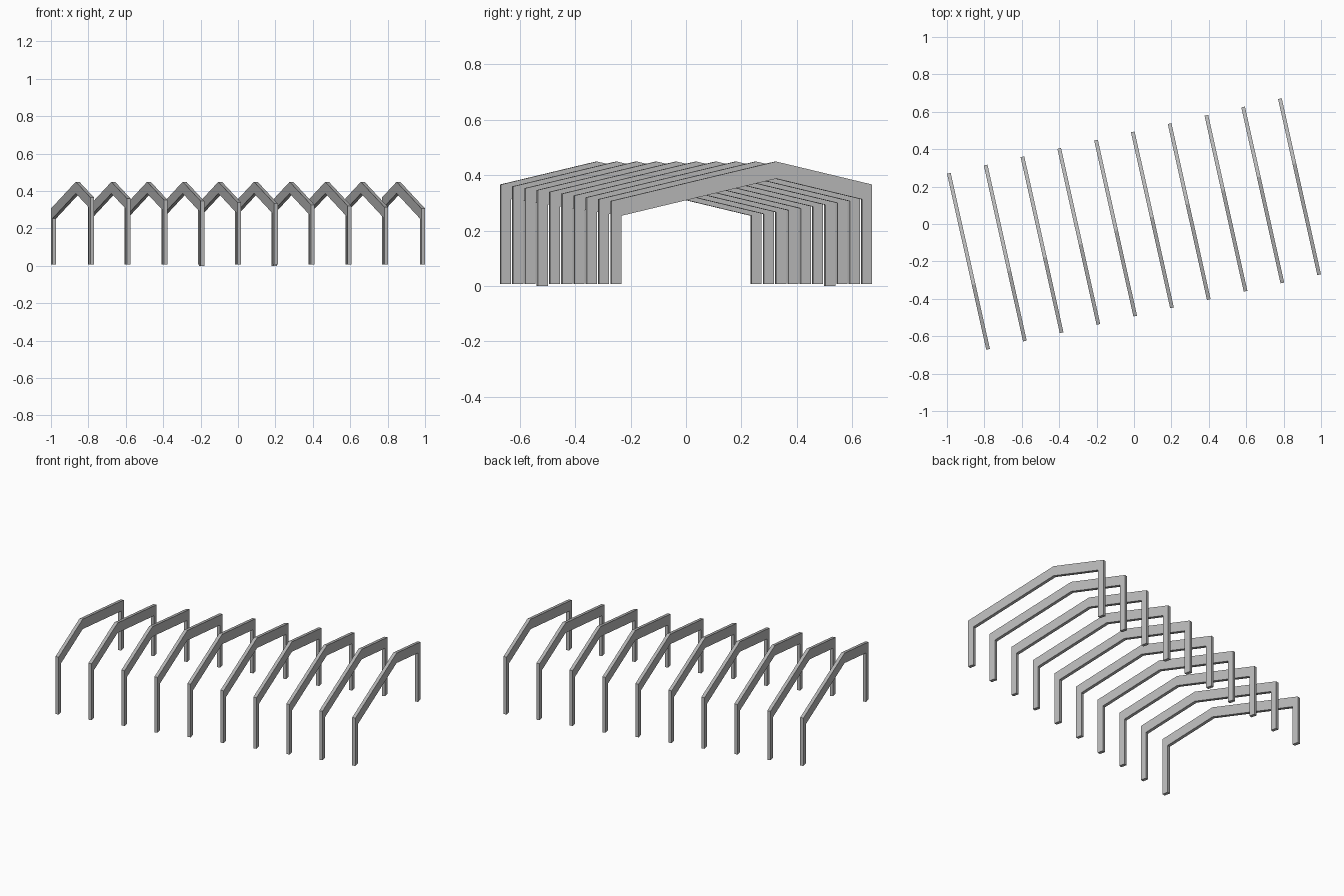
import bpy, bmesh, math
from mathutils import Matrix, Vector

if "Cube" in bpy.data.objects:
    bpy.data.objects.remove(bpy.data.objects["Cube"], do_unlink=True)

# Single material
grey = bpy.data.materials.new("plain_grey")
grey.use_nodes = True
GREY = (0.5, 0.5, 0.5, 1)
grey.diffuse_color = GREY
grey.node_tree.nodes["Principled BSDF"].inputs["Base Color"].default_value = GREY

COUNT = 10
HALF = 0.482         # half span of a frame
DEPTH = 0.02         # frame thickness
LEG = 0.037          # leg width
RAFTER = 0.062       # vertical depth of the rafters
RIDGE_Z = 0.449
SLOPE = 0.234
RIDGE_SHIFT = 0.1265  # ridge offset at the two end frames
SKEW = math.radians(12.56)
FOOT = 0.007
LONG_LEGS = {(3, 1), (6, -1)}  # legs that reach slightly lower


def portal_frame(i):
    """One bent portal frame; local +x runs towards the front."""
    s = 1 - 2 * i / (COUNT - 1)
    ridge = RIDGE_SHIFT * s

    def roof(x):
        return RIDGE_Z - SLOPE * abs(x - ridge)

    front, back = [0 if (i, side) in LONG_LEGS else FOOT for side in (1, -1)]
    inner = HALF - LEG
    profile = [
        (-HALF, back), (-HALF, roof(-HALF)), (ridge, RIDGE_Z), (HALF, roof(HALF)),
        (HALF, front), (inner, front), (inner, roof(inner) - RAFTER),
        (ridge, RIDGE_Z - RAFTER), (-inner, roof(-inner) - RAFTER), (-inner, back),
    ]
    bm = bmesh.new()
    near = [bm.verts.new((x, -DEPTH / 2, z)) for x, z in profile]
    far = [bm.verts.new((x, DEPTH / 2, z)) for x, z in profile]
    # Sides of legs and rafters, split at the mitred corners
    n = len(profile)
    for quad in ((0, 1, 8, 9), (1, 2, 7, 8), (2, 3, 6, 7), (3, 4, 5, 6)):
        bm.faces.new([near[k] for k in quad])
        bm.faces.new([far[k] for k in reversed(quad)])
    # Edge faces around the outline
    for k in range(n):
        m = (k + 1) % n
        bm.faces.new((near[k], far[k], far[m], near[m]))
    bmesh.ops.recalc_face_normals(bm, faces=bm.faces)

    mesh = bpy.data.meshes.new(f"portal_frame_{i + 1}")
    bm.to_mesh(mesh)
    bm.free()
    mesh.materials.append(grey)
    obj = bpy.data.objects.new(mesh.name, mesh)
    obj.matrix_world = (Matrix.Translation(Vector((-0.885 * s, -0.1995 * s, 0)))
                        @ Matrix.Rotation(SKEW - math.pi / 2, 4, "Z"))
    bpy.context.collection.objects.link(obj)


# Row of skewed frames with the ridge drifting from front to back
for i in range(COUNT):
    portal_frame(i)
